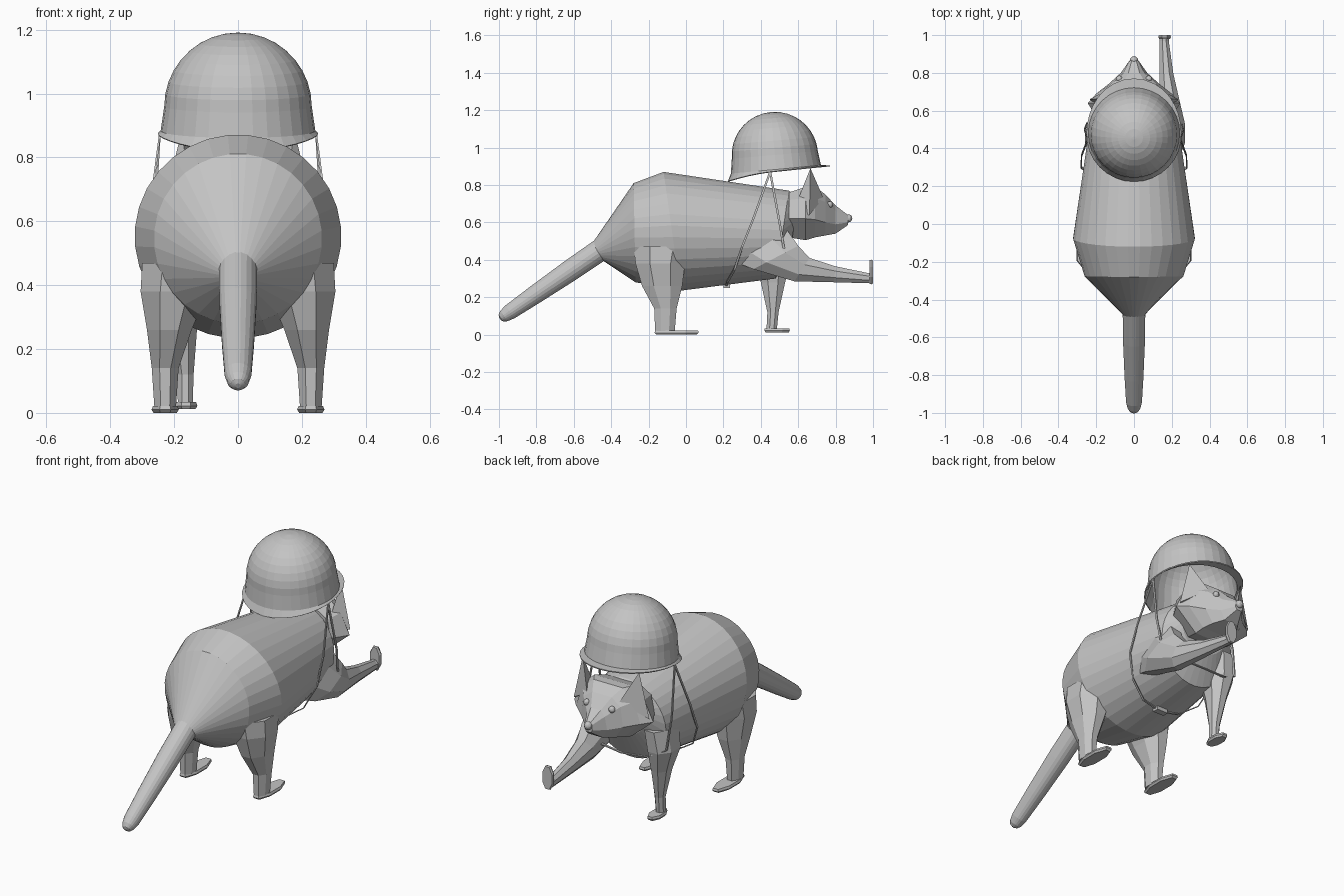
import bpy, bmesh, math
from mathutils import Vector

if "Cube" in bpy.data.objects:
    bpy.data.objects.remove(bpy.data.objects["Cube"])

grey = bpy.data.materials.new("plain grey")
grey.diffuse_color = (0.55, 0.55, 0.55, 1)
grey.use_nodes = True
grey.node_tree.nodes["Principled BSDF"].inputs["Base Color"].default_value = grey.diffuse_color


def make(name, verts, faces):
    bm = bmesh.new()
    vs = [bm.verts.new(v) for v in verts]
    for f in faces:
        bm.faces.new([vs[i] for i in f])
    bmesh.ops.recalc_face_normals(bm, faces=bm.faces)
    me = bpy.data.meshes.new(name)
    bm.to_mesh(me)
    bm.free()
    me.materials.append(grey)
    ob = bpy.data.objects.new(name, me)
    bpy.context.collection.objects.link(ob)
    return ob


def loft(name, rings, caps=True):
    n = len(rings[0])
    verts = [v for r in rings for v in r]
    faces = [(k * n + i, k * n + (i + 1) % n, (k + 1) * n + (i + 1) % n, (k + 1) * n + i)
             for k in range(len(rings) - 1) for i in range(n)]
    if caps:
        faces += [tuple(range(n)), tuple(range(len(verts) - n, len(verts)))]
    return make(name, verts, faces)


def ring(c, u, v, n=8):
    # ellipse around c spanned by half-axes u and v, with flats facing the axes
    c, u, v = Vector(c), Vector(u), Vector(v)
    k = 1 / math.cos(math.pi / n)
    return [c + k * (u * math.cos(a) + v * math.sin(a))
            for a in (2 * math.pi * (i + 0.5) / n for i in range(n))]


def span(top, bot, x, hw, n=8):
    # ring given by its top and bottom (y, z) points, middle x and half width
    t, b = Vector((x, *top)), Vector((x, *bot))
    return ring((t + b) / 2, (hw, 0, 0), (t - b) / 2, n)


def ball(name, c, r):
    bm = bmesh.new()
    bmesh.ops.create_uvsphere(bm, u_segments=12, v_segments=8, radius=r)
    bmesh.ops.translate(bm, verts=bm.verts, vec=c)
    me = bpy.data.meshes.new(name)
    bm.to_mesh(me)
    bm.free()
    me.materials.append(grey)
    bpy.context.collection.objects.link(bpy.data.objects.new(name, me))


# body: round barrel, largest over the hips
loft("body", [span(t, b, 0, w, 32) for t, b, w in [
    ((-.50, .49), (-.45, .40), .058),
    ((-.28, .81), (-.27, .28), .262),
    ((-.12, .87), (-.03, .235), .322),
    ((.55, .77), (.48, .30), .235),
    ((.60, .73), (.56, .46), .15)]])

# tail: tapered rod with a rounded tip
a, b = Vector((0, -.455, .455)), Vector((0, -.995, .085))
side = Vector((0, .565, -.825))
loft("tail", [ring(a.lerp(b, t), (r, 0, 0), side * r, 20) for t, r in [
    (0, .06), (.3, .058), (.65, .05), (.9, .042), (.96, .034), (.99, .022), (1, .008)]])

# head: faceted rings from neck to muzzle, (y, half outline top to chin)
head = [
    (.55, [(.10, .76), (.17, .72), (.19, .62), (.10, .52)]),
    (.64, [(.12, .79), (.19, .73), (.245, .62), (.11, .505)]),
    (.69, [(.09, .79), (.16, .73), (.20, .615), (.10, .52)]),
    (.745, [(.06, .75), (.115, .71), (.13, .60), (.08, .53)]),
    (.80, [(.03, .69), (.055, .66), (.07, .59), (.045, .54)]),
    (.865, [(.012, .64), (.022, .63), (.024, .60), (.015, .585)])]
loft("head", [[(x, y, z) for x, z in h] + [(-x, y, z) for x, z in reversed(h)]
              for y, h in head])
ball("nose", (0, .867, .622), .022)

for s, label in ((1, "right"), (-1, "left")):
    ball(label + "_eye", (s * .078, .768, .695), .018)
    # ear: pointed pyramid rising under the helmet
    make(label + "_ear",
         [(s * .10, .735, .73), (s * .235, .66, .64), (s * .15, .57, .65), (s * .175, .665, .89)],
         [(0, 1, 3), (1, 2, 3), (2, 0, 3), (0, 1, 2)])
    # hind leg: broad thigh narrowing to the ankle
    loft(label + "_hind_leg", [span((f, z), (r, z), s * x, w) for z, r, f, x, w in [
        (.47, -.28, .02, .19, .11), (.38, -.27, -.005, .20, .105), (.26, -.235, -.02, .215, .07),
        (.14, -.17, -.05, .228, .042), (.02, -.165, -.06, .228, .034)]])
    loft(label + "_hind_foot", [ring((s * .228, -.05, z), (w, 0, 0), (0, l, 0))
                                for z, w, l in [(0, .036, .108), (.01, .043, .118), (.022, .038, .115)]])
    # straps hanging from the helmet around belly and chest
    belly = [(.245, .45, .87), (.278, .36, .62), (.28, .30, .47), (.225, .26, .35),
             (.12, .22, .28), (0, .215, .257)]
    chest = [(.245, .45, .87), (.262, .50, .60), (.25, .53, .42), (.15, .56, .37), (0, .575, .36)]
    for part, pts in (("belly_strap", belly), ("chest_strap", chest)):
        loft(label + "_" + part, [ring((s * x, y, z), (0, .006, 0),
                                       (.003, 0, 0) if z > .4 else (0, 0, .003), 4)
                                  for x, y, z in pts])

# buckle under the belly
loft("buckle", [ring((x, .218, .26), (0, .018, 0), (0, 0, .012), 4) for x in (-.035, .035)])

# standing left front leg
loft("left_front_leg", [span((f, z), (r, z), x, w) for z, r, f, x, w in [
    (.52, .34, .57, -.17, .07), (.40, .36, .56, -.185, .075), (.28, .40, .53, -.175, .048),
    (.12, .435, .495, -.165, .026), (.02, .43, .485, -.165, .023)]])
loft("left_front_foot", [ring((-.163, .487, z), (w, 0, 0), (0, l, 0))
                         for z, w, l in [(.012, .030, .062), (.022, .036, .068), (.034, .032, .066)]])

# raised right front leg stretched forward, palm upright
loft("right_front_leg", [span(t, b, x, w) for t, b, x, w in [
    ((.54, .56), (.27, .385), .17, .07), ((.60, .475), (.36, .35), .195, .075),
    ((.66, .41), (.58, .285), .19, .055), ((.80, .365), (.79, .28), .172, .036),
    ((.97, .33), (.97, .275), .16, .024), ((.99, .33), (.99, .275), .16, .024)]])
loft("right_front_paw", [ring((.162, y, .335), (w, 0, 0), (0, 0, l))
                         for y, w, l in [(.98, .028, .062), (.99, .034, .066), (1.0, .030, .062)]])

# helmet: open dome with a flared brim, longer at the front, drooping at the back
N = 32
rings = []
for k in range(10):
    t = math.radians(2 + k * 88 / 9)
    rings.append([(.225 * math.sin(t), .225 * math.cos(t))] * N)
rings.append([(.237, -.08)] * N)
brim = []
for i in range(N):
    c = math.sin(2 * math.pi * i / N)
    f, r = max(0, c), max(0, -c)
    brim.append((.247 + .042 * f * f + .01 * r, -.09 + .004 * f - .03 * r * r))
rings.append(brim)
verts = [(r * math.cos(2 * math.pi * i / N), r * math.sin(2 * math.pi * i / N), h)
         for rg in rings for i, (r, h) in enumerate(rg)]
faces = [(k * N + i, k * N + (i + 1) % N, (k + 1) * N + (i + 1) % N, (k + 1) * N + i)
         for k in range(len(rings) - 1) for i in range(N)] + [tuple(range(N))]
helmet = make("helmet", verts, faces)
helmet.location = (0, .475, .96)
helmet.rotation_euler = (math.radians(5), 0, 0)
shell = helmet.modifiers.new("shell", "SOLIDIFY")
shell.thickness = .006
